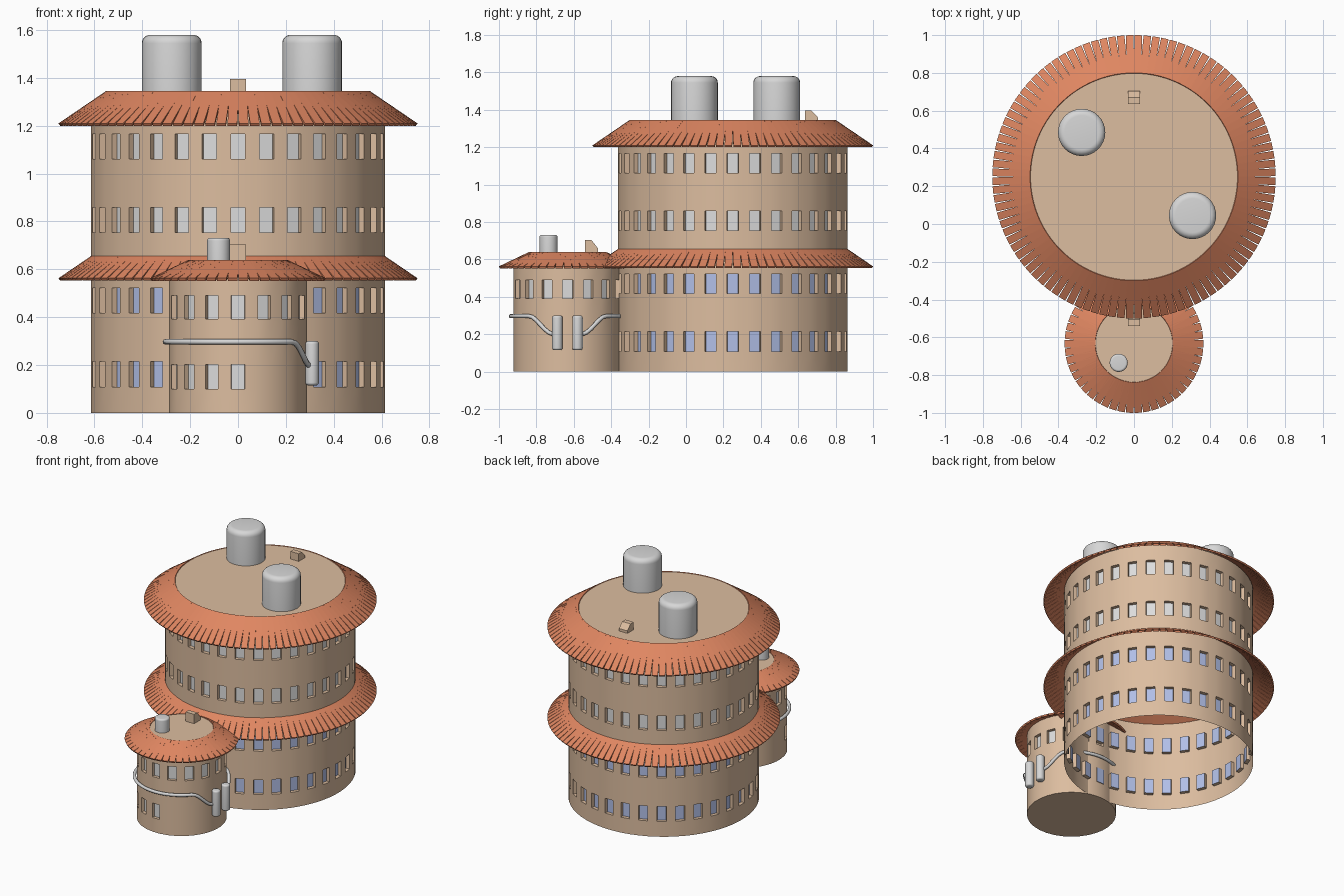
import bpy, bmesh, math
from mathutils import Vector

if "Cube" in bpy.data.objects:
    bpy.data.objects.remove(bpy.data.objects["Cube"])

TAU = 2 * math.pi


def material(name, r, g, b):
    m = bpy.data.materials.new(name)
    m.diffuse_color = (r, g, b, 1)
    m.use_nodes = True
    m.node_tree.nodes["Principled BSDF"].inputs["Base Color"].default_value = m.diffuse_color
    return m


PLASTER = material("beige plaster", 0.72, 0.51, 0.35)
TILE = material("terracotta", 0.74, 0.24, 0.12)
PALE = material("pale glass", 0.72, 0.72, 0.72)
BLUE = material("blue glass", 0.44, 0.52, 0.80)
METAL = material("grey metal", 0.68, 0.68, 0.68)

MAIN_Y, SMALL_Y = 0.25, -0.633


def finish(bm, name, mats, smooth=True):
    bmesh.ops.remove_doubles(bm, verts=bm.verts, dist=1e-5)
    me = bpy.data.meshes.new(name)
    bm.to_mesh(me)
    bm.free()
    ob = bpy.data.objects.new(name, me)
    bpy.context.collection.objects.link(ob)
    for m in mats:
        me.materials.append(m)
    if smooth:
        bpy.ops.object.select_all(action='DESELECT')
        ob.select_set(True)
        bpy.context.view_layer.objects.active = ob
        bpy.ops.object.shade_smooth_by_angle(angle=math.radians(35))
    return ob


def round_wall(name, cy, r, count, rows, z0, z1, depth, floor=False):
    """Round wall; rows = (bottom, top, glass slot, allowed columns or None)."""
    bm = bmesh.new()
    step = TAU / (count * 2)

    def p(col, z, rad):
        a = -TAU / 4 + (col - 0.5) * step
        return Vector((rad * math.cos(a), cy + rad * math.sin(a), z))

    def quad(pts, slot=0):
        bm.faces.new([bm.verts.new(q) for q in pts]).material_index = slot

    bands, z = [], z0
    for lo, hi, slot, cols in sorted(rows, key=lambda k: k[0]):
        bands += [(z, lo, 0, ()), (lo, hi, slot, cols)]
        z = hi
    bands.append((z, z1, 0, ()))
    for lo, hi, slot, cols in bands:
        for c in range(count * 2):
            out = [p(c, lo, r), p(c + 1, lo, r), p(c + 1, hi, r), p(c, hi, r)]
            if c % 2 == 0 and (cols is None or c // 2 in cols):
                # recessed pane with plaster reveals
                inn = [p(c, lo, r - depth), p(c + 1, lo, r - depth),
                       p(c + 1, hi, r - depth), p(c, hi, r - depth)]
                quad(inn, slot)
                for k in range(4):
                    j = (k + 1) % 4
                    quad([out[k], out[j], inn[j], inn[k]])
            else:
                quad(out)
    if floor:
        quad([p(c, z0, r) for c in reversed(range(count * 2))])
    return finish(bm, name, [PLASTER, PALE, BLUE])


def slat_roof(name, cy, r_out, z_out, r_in, z_in, count, width, thick=0.012):
    """Ring of straight sloping slats with gaps opening toward the eaves."""
    bm = bmesh.new()
    slope = Vector((r_in - r_out, z_in - z_out)).normalized()
    n = Vector((slope.y, -slope.x)) * thick
    prof = [(r_out, z_out), (r_in, z_in), (r_in - n.x, z_in - n.y), (r_out - n.x, z_out - n.y)]
    for i in range(count):
        a = -TAU / 4 + (i + 0.5) * TAU / count
        d, t = Vector((math.cos(a), math.sin(a), 0)), Vector((-math.sin(a), math.cos(a), 0))
        a_side, b_side = [[bm.verts.new(d * q[0] + t * s + Vector((0, cy, q[1]))) for q in prof]
                          for s in (-width / 2, width / 2)]
        bm.faces.new(a_side)
        bm.faces.new(b_side[::-1])
        for k in range(4):
            j = (k + 1) % 4
            bm.faces.new([a_side[j], a_side[k], b_side[k], b_side[j]])
    bmesh.ops.recalc_face_normals(bm, faces=bm.faces)
    return finish(bm, name, [TILE], smooth=False)


def disc(name, cy, r, z):
    bm = bmesh.new()
    bmesh.ops.create_circle(bm, cap_ends=True, segments=64, radius=r)
    bmesh.ops.translate(bm, verts=bm.verts, vec=(0, cy, z))
    return finish(bm, name, [PLASTER], smooth=False)


def tank(name, x, y, r, z0, z1, bevel, both=False):
    """Cylinder with rounded rims, lathed from a profile."""
    bm = bmesh.new()
    arc = [(r - bevel + bevel * math.sin(k * TAU / 24), bevel - bevel * math.cos(k * TAU / 24))
           for k in range(7)]
    prof = [(r, z0)] if not both else [(q[0], z0 + q[1]) for q in arc]
    prof += [(q[0], z1 - q[1]) for q in reversed(arc)]
    seg = 32
    rings = [[bm.verts.new((x + pr * math.cos(i * TAU / seg), y + pr * math.sin(i * TAU / seg), pz))
              for i in range(seg)] for pr, pz in prof]
    for lo, hi in zip(rings, rings[1:]):
        for i in range(seg):
            j = (i + 1) % seg
            bm.faces.new([lo[i], lo[j], hi[j], hi[i]])
    bm.faces.new(rings[0][::-1])
    bm.faces.new(rings[-1])
    return finish(bm, name, [METAL])


def roof_hatch(name, y, z, h):
    """Small access hut with a sloping back."""
    prof = [(y - 0.035, z), (y + 0.035, z), (y + 0.035, z + h * 0.35), (y, z + h), (y - 0.035, z + h)]
    bm = bmesh.new()
    f = bm.faces.new([bm.verts.new((-0.033, *q)) for q in prof])
    ext = bmesh.ops.extrude_face_region(bm, geom=[f])["geom"]
    bmesh.ops.translate(bm, verts=[v for v in ext if isinstance(v, bmesh.types.BMVert)], vec=(0.066, 0, 0))
    bmesh.ops.recalc_face_normals(bm, faces=bm.faces)
    return finish(bm, name, [PLASTER], smooth=False)


# main tower: blue panes below, pale panes above
round_wall("main_wall", MAIN_Y, 0.615, 32,
           [(0.109, 0.214, 2, None), (0.417, 0.521, 2, None),
            (0.754, 0.858, 1, None), (1.062, 1.166, 1, None)], 0, 1.28, 0.025)
# small tower: full upper row, partial lower row on the front left
round_wall("small_wall", SMALL_Y, 0.29, 16,
           [(0.10, 0.203, 1, (0, 15, 14, 13)), (0.392, 0.49, 1, None)], 0, 0.585, 0.022, floor=True)

# slatted roofs and flat roof decks
for label, z in (("lower", 0.563), ("upper", 1.21)):
    slat_roof(label + "_roof_slats", MAIN_Y, 0.75, z, 0.55, z + 0.136, 100, 0.040)
    disc(label + "_roof_deck", MAIN_Y, 0.552, z + 0.132)
slat_roof("small_roof_slats", SMALL_Y, 0.367, 0.563, 0.205, 0.64, 50, 0.040)
disc("small_roof_deck", SMALL_Y, 0.208, 0.637)

# rooftop tanks and hatches
tank("roof_tank_left", -0.277, 0.485, 0.125, 1.34, 1.58, 0.035)
tank("roof_tank_right", 0.31, 0.045, 0.125, 1.34, 1.58, 0.035)
tank("small_roof_tank", -0.081, -0.735, 0.048, 0.635, 0.732, 0.012)
roof_hatch("main_roof_hatch", 0.67, 1.34, 0.056)
roof_hatch("small_roof_hatch", -0.505, 0.635, 0.068)

# pair of wall tanks on the right side
for label, y in (("front", -0.688), ("back", -0.58)):
    tank(label + "_wall_tank", 0.31, y, 0.028, 0.115, 0.30, 0.012, both=True)

# pipe wrapping the small tower, dipping into each wall tank
curve = bpy.data.curves.new("wrap_pipe", 'CURVE')
curve.dimensions = '3D'
curve.bevel_depth = 0.011
curve.bevel_resolution = 3
curve.use_fill_caps = True
spline = curve.splines.new('POLY')
N = 72
spline.points.add(N)
for i in range(N + 1):
    a = 10 + 340 * i / N
    off = min(a, 360 - a)
    k = min(max((off - 14) / 28, 0), 1)
    z = 0.2 + 0.097 * k * k * (3 - 2 * k)
    a = math.radians(a)
    spline.points[i].co = (0.304 * math.cos(a), SMALL_Y + 0.304 * math.sin(a), z, 1)
curve.materials.append(METAL)
bpy.context.collection.objects.link(bpy.data.objects.new("wrap_pipe", curve))
